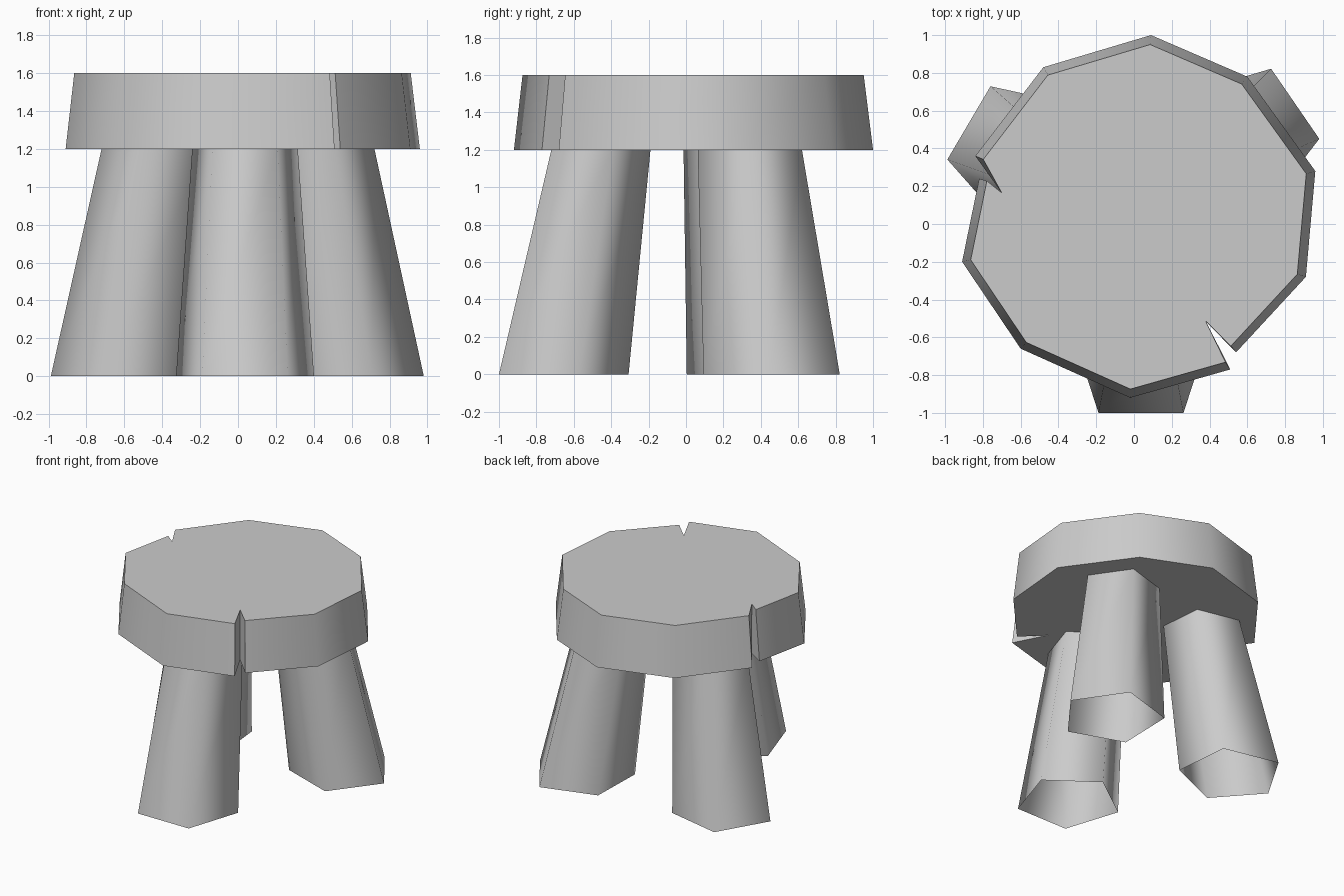
import bpy, bmesh, math
from mathutils import Vector

if "Cube" in bpy.data.objects:
    bpy.data.objects.remove(bpy.data.objects["Cube"])

SEAT_LOW, SEAT_TOP = 1.2, 1.6

grey = bpy.data.materials.new("plain_grey")
grey.use_nodes = True
grey.diffuse_color = (0.6, 0.6, 0.6, 1)
grey.node_tree.nodes["Principled BSDF"].inputs["Base Color"].default_value = (0.6, 0.6, 0.6, 1)


def loft(name, lower, upper, capped, angle):
    """Skin between two matching rings, optionally closing both ends."""
    bm = bmesh.new()
    low = [bm.verts.new(p) for p in lower]
    top = [bm.verts.new(p) for p in upper]
    n = len(low)
    for i in range(n):
        j = (i + 1) % n
        bm.faces.new((low[i], low[j], top[j], top[i]))
    if capped:
        bm.faces.new(top)
        bm.faces.new(low[::-1])
    mesh = bpy.data.meshes.new(name)
    bm.to_mesh(mesh)
    bm.free()
    mesh.materials.append(grey)
    obj = bpy.data.objects.new(name, mesh)
    bpy.context.collection.objects.link(obj)
    bpy.ops.object.select_all(action="DESELECT")
    obj.select_set(True)
    bpy.context.view_layer.objects.active = obj
    bpy.ops.object.shade_smooth_by_angle(angle=math.radians(angle))
    return obj


# Ten-sided tapered seat; two splits run in from the rim to fixed tips
outline = [(0.09, 1.0), (-0.48, 0.83), (-0.84, 0.36), (-0.70, 0.165),
           (-0.82, 0.24), (-0.91, -0.20), (-0.60, -0.66), (-0.02, -0.92),
           (0.51, -0.77), (0.38, -0.515), (0.54, -0.68), (0.91, -0.28),
           (0.96, 0.28), (0.60, 0.78)]
split_tips = (3, 9)
seat_low = [(x, y, SEAT_LOW) for x, y in outline]
seat_top = []
for i, (x, y) in enumerate(outline):
    s = 1 if i in split_tips else 0.95
    seat_top.append((x * s, y * s, SEAT_TOP))
loft("seat", seat_low, seat_top, True, 50)


# Splayed five-sided legs: open tubes with a flat side facing outward
def pentagon(centre, radius, facing, z):
    return [(centre.x + radius * math.cos(facing + math.radians(36 + 72 * i)),
             centre.y + radius * math.sin(facing + math.radians(36 + 72 * i)), z)
            for i in range(5)]


legs = {"front_leg": (0.037, -0.69, -90),
        "back_left_leg": (0.598, 0.461, 34.5),
        "back_right_leg": (-0.607, 0.378, 149.5)}
for name, (x, y, degrees) in legs.items():
    facing = math.radians(degrees)
    foot = Vector((x, y))
    head = foot - 0.207 * Vector((math.cos(facing), math.sin(facing)))
    loft(name, pentagon(foot, 0.383, facing, 0),
         pentagon(head, 0.293, facing, SEAT_LOW), False, 80)
